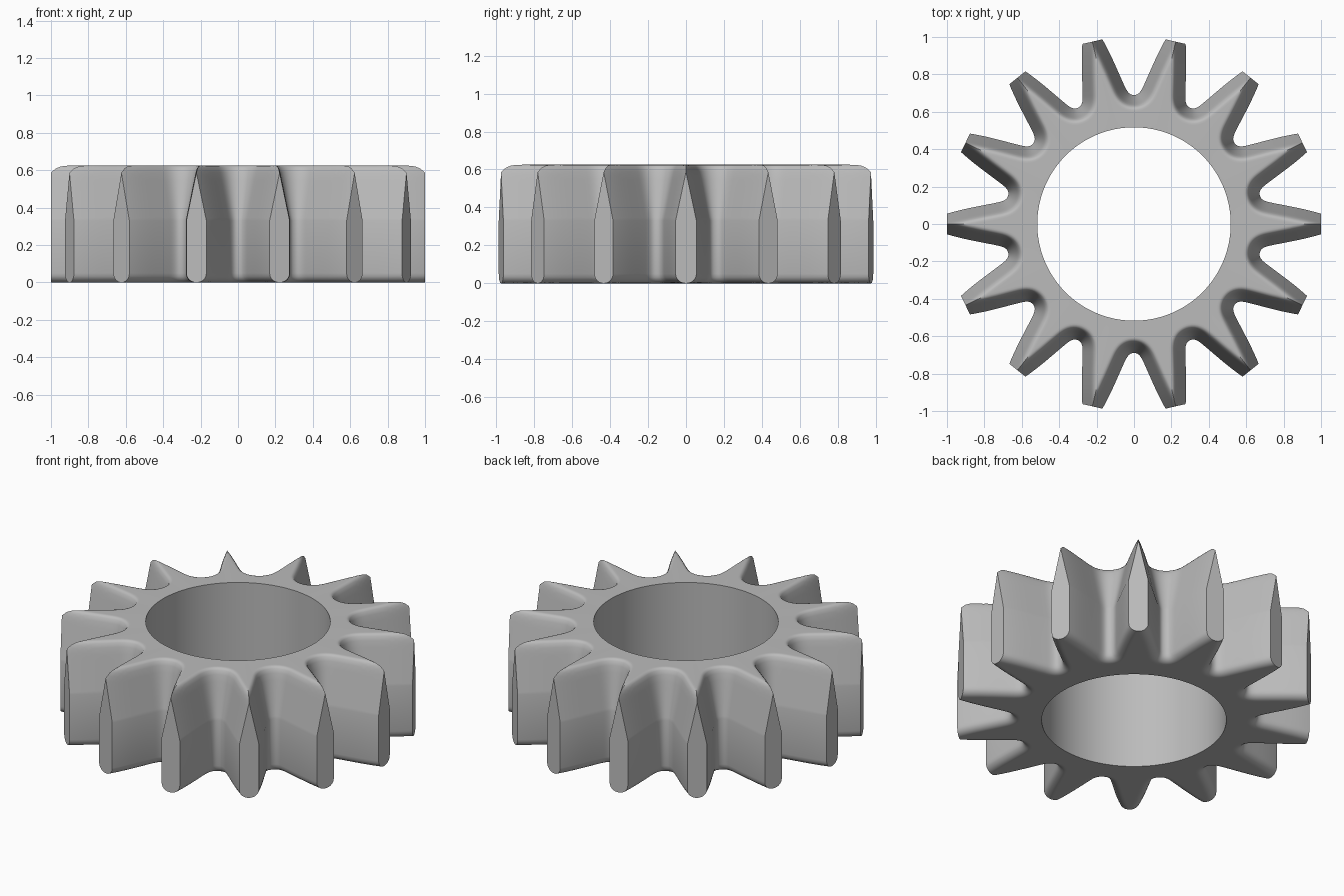
import bpy, bmesh, math
from mathutils import Vector, Matrix
from mathutils.geometry import interpolate_bezier

cube = bpy.data.objects.get("Cube")
if cube:
    bpy.data.objects.remove(cube, do_unlink=True)

TEETH = 14
HALF = math.pi / TEETH
BORE, ROOT, TIP = 0.517, 0.69, 1.0
HEIGHT, SHOULDER, FILLET, INSET = 0.625, 0.33, 0.05, 0.09
STEPS = 12


def top_z(d):
    """Steep straight chamfer that rounds over into the flat top."""
    if d < 0.05:
        return SHOULDER + 4.9 * d
    return HEIGHT - 0.05 * max(0, 1 - (d - 0.05) / 0.04) ** 4


def bottom_z(d):
    """Small round along the lower edge."""
    return FILLET - math.sqrt(max(0, FILLET ** 2 - max(0, FILLET - d) ** 2))


# Half tooth outline: convex flank, then the rounded gap root
gap = Vector((math.cos(HALF), math.sin(HALF)))
across = Vector((-gap.y, gap.x))
root = gap * ROOT
join = Vector((0.73, 0.115))
flank = interpolate_bezier(Vector((1.04, 0.042)), Vector((0.93, 0.08)),
                           Vector((0.83, 0.094)), join, 14)
fillet = interpolate_bezier(join, Vector((0.69, 0.123)),
                            root - across * 0.02, root, 12)
outline = [p.to_2d() for p in flank + fillet[1:]]

bm = bmesh.new()


def section(i):
    """Closed loop of points from the bore, over the edge and back."""
    p = outline[i]
    t = (outline[min(i + 1, len(outline) - 1)] - outline[max(i - 1, 0)]).normalized()
    n = Vector((-t.y, t.x)) if i < len(outline) - 1 else -gap
    reach = min(INSET, p.y / -n.y)
    offsets = [reach * (k / STEPS) ** 1.3 for k in range(STEPS + 1)]
    end = p + n * reach
    if end.y < 1e-6:
        end.y = 0
    bore = end.normalized() * BORE

    def at(d, z):
        q = p + n * d
        return (q.x, 0 if abs(q.y) < 1e-6 else q.y, z)

    loop = [(bore.x, bore.y, HEIGHT)]
    loop += [at(d, top_z(d)) for d in reversed(offsets)]
    loop += [at(d, bottom_z(d)) for d in offsets]
    loop.append((bore.x, bore.y, 0))
    return [bm.verts.new(v) for v in loop]


# Half tooth skin
rings = [section(i) for i in range(len(outline))]
for a, b in zip(rings, rings[1:]):
    for k in range(len(a)):
        m = (k + 1) % len(a)
        quad = (a[k], a[m], b[m], b[k])
        if max(v.co.y for v in quad) > 1e-5:
            bm.faces.new(quad)
bmesh.ops.remove_doubles(bm, verts=bm.verts, dist=1e-5)
bmesh.ops.bisect_plane(bm, geom=bm.verts[:] + bm.edges[:] + bm.faces[:],
                       plane_co=(TIP, 0, 0), plane_no=(1, 0, 0), clear_outer=True)
loose = [v for v in bm.verts if not v.link_faces]
bmesh.ops.delete(bm, geom=loose, context='VERTS')

# Mirror to a whole tooth and close the flat tip
copy = bmesh.ops.duplicate(bm, geom=bm.faces[:])["geom"]
bmesh.ops.scale(bm, vec=(1, -1, 1), verts=[g for g in copy if isinstance(g, bmesh.types.BMVert)])
bmesh.ops.remove_doubles(bm, verts=bm.verts, dist=1e-5)
rim = [e for e in bm.edges if e.is_boundary and all(v.co.x > TIP - 1e-4 for v in e.verts)]
bmesh.ops.contextual_create(bm, geom=rim)

# Repeat the tooth around the ring
source = bm.faces[:]
for k in range(1, TEETH):
    new = bmesh.ops.duplicate(bm, geom=source)["geom"]
    bmesh.ops.rotate(bm, matrix=Matrix.Rotation(2 * HALF * k, 3, 'Z'),
                     verts=[g for g in new if isinstance(g, bmesh.types.BMVert)])
bmesh.ops.remove_doubles(bm, verts=bm.verts, dist=1e-4)
bmesh.ops.recalc_face_normals(bm, faces=bm.faces)

mesh = bpy.data.meshes.new("pinion_gear")
bm.to_mesh(mesh)
bm.free()
gear = bpy.data.objects.new("pinion_gear", mesh)
bpy.context.collection.objects.link(gear)

# Plain grey metal
grey = bpy.data.materials.new("grey_metal")
grey.use_nodes = True
colour = (0.5, 0.5, 0.5, 1)
grey.diffuse_color = colour
grey.node_tree.nodes["Principled BSDF"].inputs["Base Color"].default_value = colour
mesh.materials.append(grey)

bpy.context.view_layer.objects.active = gear
gear.select_set(True)
bpy.ops.object.shade_smooth_by_angle(angle=math.radians(35))
